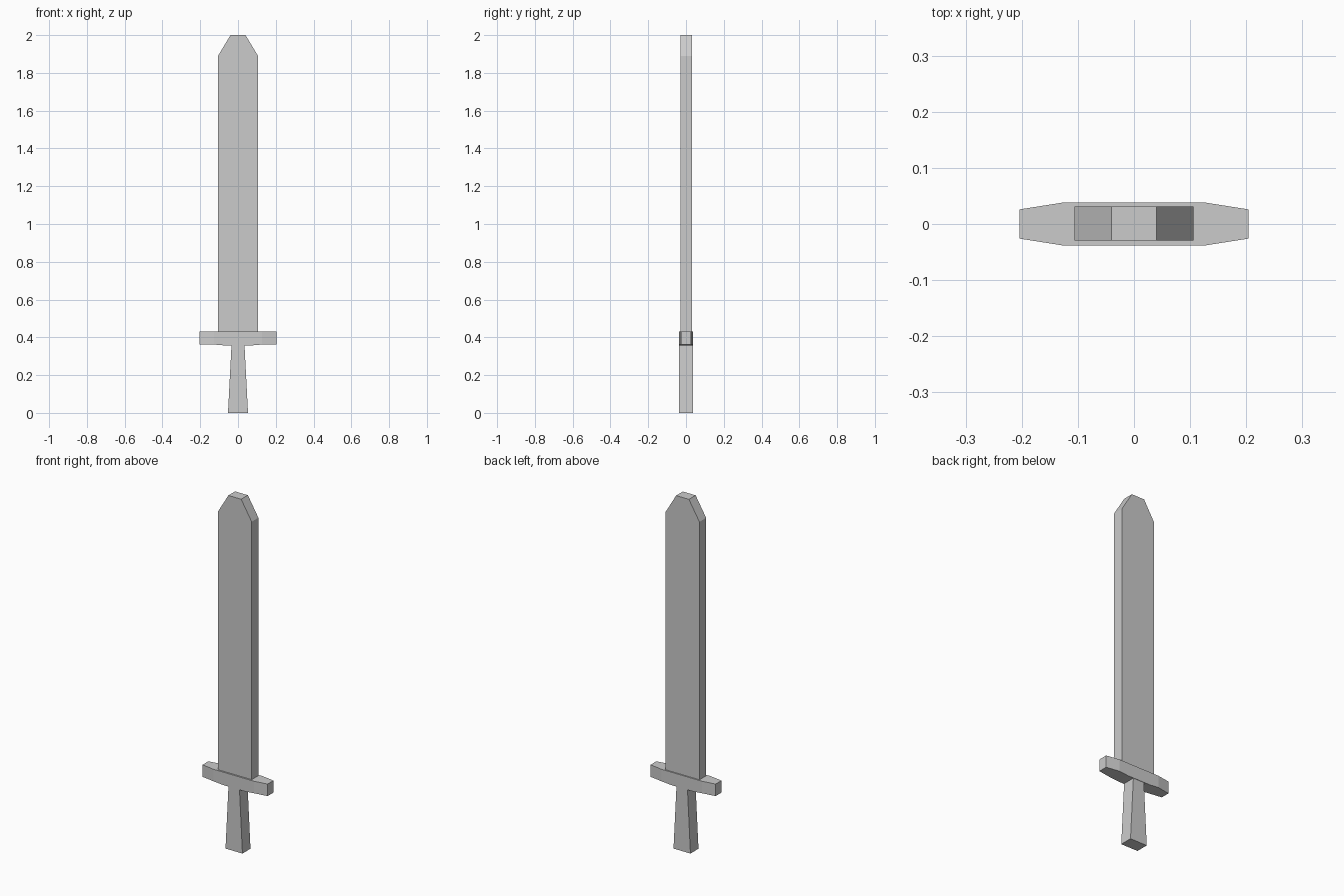
import bpy
import bmesh

if "Cube" in bpy.data.objects:
    bpy.data.objects.remove(bpy.data.objects["Cube"])


def loft(name, rings):
    """Skin a row of four-cornered rings into a closed flat-shaded solid."""
    bm = bmesh.new()
    rows = [[bm.verts.new(p) for p in ring] for ring in rings]
    for a, b in zip(rows, rows[1:]):
        for i in range(4):
            j = (i + 1) % 4
            bm.faces.new((a[i], a[j], b[j], b[i]))
    bm.faces.new(rows[0])
    bm.faces.new(rows[-1])
    bmesh.ops.recalc_face_normals(bm, faces=bm.faces[:])
    mesh = bpy.data.meshes.new(name)
    bm.to_mesh(mesh)
    bm.free()
    obj = bpy.data.objects.new(name, mesh)
    bpy.context.collection.objects.link(obj)
    return obj


def ring_z(z, hx, hy):
    """Horizontal rectangle at height z."""
    return [(-hx, -hy, z), (hx, -hy, z), (hx, hy, z), (-hx, hy, z)]


def ring_x(x, hy, low, high):
    """Upright rectangle at position x."""
    return [(x, -hy, low), (x, hy, low), (x, hy, high), (x, -hy, high)]


# Blade with a clipped tip
blade = loft("blade", [ring_z(0.425, 0.106, 0.03),
                       ring_z(1.89, 0.106, 0.03),
                       ring_z(2.0, 0.04, 0.03)])
blade.location.y = 0.001

# Crossguard: thick middle, tapered ends, underside slightly lower at the grip
half = [(0.07, 0.038, 0.357), (0.128, 0.038, 0.362), (0.204, 0.026, 0.362)]
stations = [(-x, y, z) for x, y, z in reversed(half)] + half
loft("crossguard", [ring_x(x, hy, low, 0.43) for x, hy, low in stations])

# Grip flaring towards the bottom
loft("grip", [ring_z(0.0, 0.053, 0.036), ring_z(0.365, 0.034, 0.036)])
